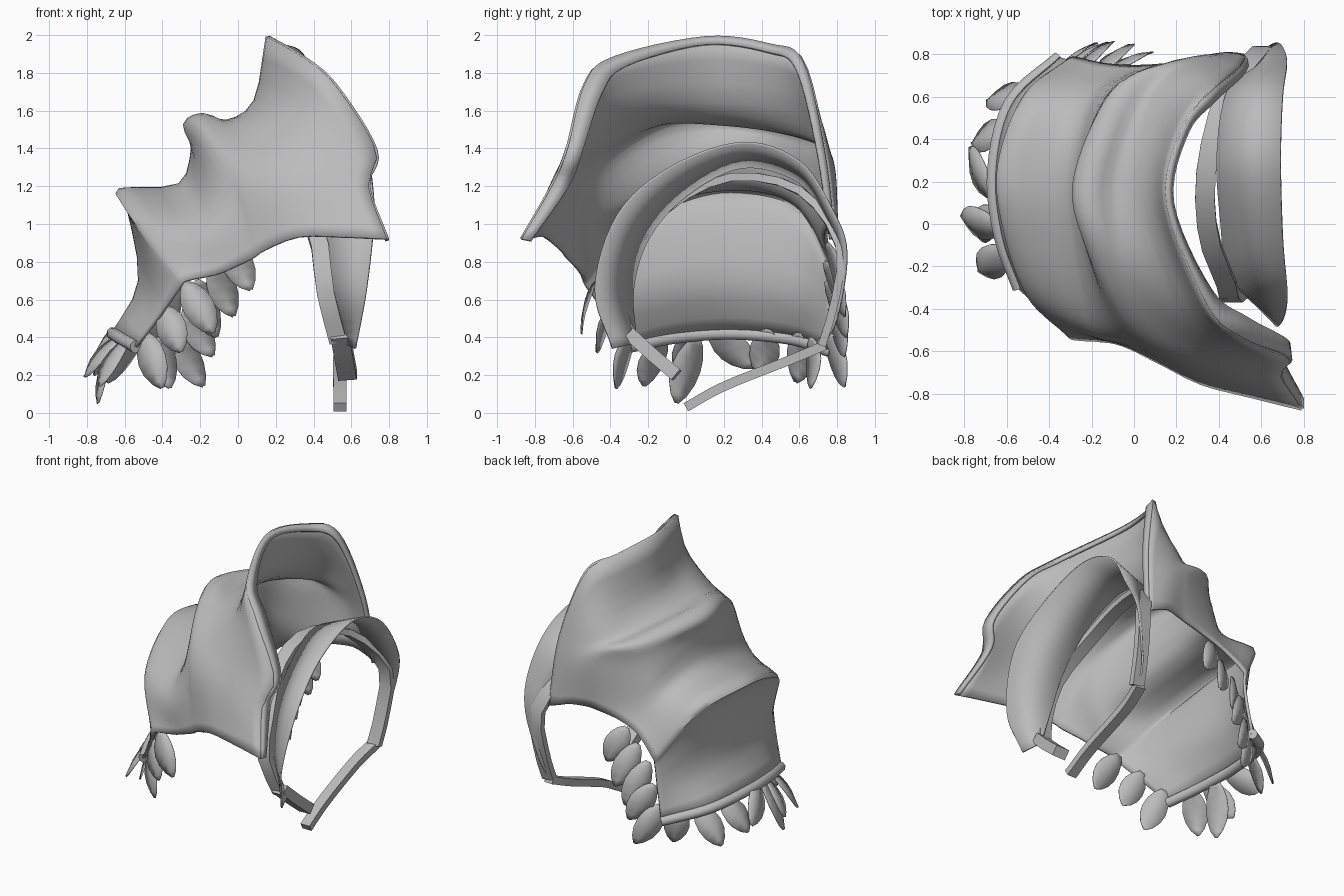
import bpy, math
from mathutils import Vector

if "Cube" in bpy.data.objects:
    bpy.data.objects.remove(bpy.data.objects["Cube"])

steel = bpy.data.materials.new("grey_steel")
steel.diffuse_color = (0.5, 0.5, 0.5, 1)
steel.use_nodes = True
steel.node_tree.nodes["Principled BSDF"].inputs["Base Color"].default_value = steel.diffuse_color


def catmull(pts, steps=6):
    """Smooth curve through the points."""
    p = [Vector(v) for v in pts]
    p = [2 * p[0] - p[1]] + p + [2 * p[-1] - p[-2]]
    out = []
    for i in range(1, len(p) - 2):
        a, b, c, d = p[i - 1:i + 3]
        for k in range(steps):
            t = k / steps
            out.append(0.5 * (2 * b + (c - a) * t + (2 * a - 5 * b + 4 * c - d) * t * t
                              + (3 * b - a - 3 * c + d) * t ** 3))
    return out + [p[-2]]


def resample(pts, n):
    """Evenly spaced points along a polyline."""
    run = [0.0]
    for a, b in zip(pts, pts[1:]):
        run.append(run[-1] + (b - a).length)
    out, j = [], 0
    for i in range(n):
        s = run[-1] * i / (n - 1)
        while j < len(pts) - 2 and run[j + 1] < s:
            j += 1
        out.append(pts[j].lerp(pts[j + 1], (s - run[j]) / (run[j + 1] - run[j])))
    return out


def make(name, verts, faces, thick=0.0, angle=60):
    me = bpy.data.meshes.new(name)
    me.from_pydata(verts, [], faces)
    me.materials.append(steel)
    ob = bpy.data.objects.new(name, me)
    bpy.context.collection.objects.link(ob)
    bpy.ops.object.select_all(action='DESELECT')
    ob.select_set(True)
    bpy.context.view_layer.objects.active = ob
    bpy.ops.object.shade_smooth_by_angle(angle=math.radians(angle))
    if thick:
        m = ob.modifiers.new("thickness", 'SOLIDIFY')
        m.thickness, m.offset = thick, 0
    return ob


def loft(name, rows, thick, n=25, even=True):
    """Skin of faces across several rib curves."""
    rows = [resample(catmull(r), n) if even else catmull(r) for r in rows]
    n = len(rows[0])
    if len(rows) > 2:
        cols = [catmull(c, 3) for c in zip(*rows)]
        rows = list(zip(*cols))
    verts = [v for r in rows for v in r]
    faces = [(i * n + j, i * n + j + 1, (i + 1) * n + j + 1, (i + 1) * n + j)
             for i in range(len(rows) - 1) for j in range(n - 1)]
    return make(name, verts, faces, thick)


def bar(name, path, w, h, sides=4, n=20):
    """Rod swept along a path; w runs along x, h across it."""
    pts = resample(catmull(path), n)
    verts, faces = [], []
    for i, p in enumerate(pts):
        t = (pts[min(i + 1, n - 1)] - pts[max(i - 1, 0)]).normalized()
        a = (Vector((1, 0, 0)) - t * t.x).normalized()
        b = t.cross(a)
        for k in range(sides):
            g = 2 * math.pi * (k + 0.5) / sides
            verts.append(p + a * math.cos(g) * w + b * math.sin(g) * h)
    for i in range(n - 1):
        for k in range(sides):
            m = (k + 1) % sides
            faces.append((i * sides + k, i * sides + m, (i + 1) * sides + m, (i + 1) * sides + k))
    faces += [tuple(range(sides))[::-1], tuple(range((n - 1) * sides, n * sides))]
    return make(name, verts, faces, angle=50)


# Rib curves of the shoulder plates, each from front to back
hem = [(-.54, -.3, .35), (-.63, -.05, .4), (-.66, .25, .42), (-.58, .57, .39), (-.35, .78, .32)]
waist = [(-.41, -.42, .52), (-.48, -.15, .65), (-.52, .25, .7), (-.46, .55, .65), (-.31, .77, .55)]
under_lip = [(-.31, -.52, .66), (-.49, -.3, .9), (-.58, .2, 1.08), (-.48, .58, .98), (-.29, .77, .7)]
lower_lip = [(-.27, -.54, .7), (-.48, -.34, .97), (-.6, 0, 1.14), (-.62, .28, 1.18),
             (-.5, .6, 1.1), (-.28, .78, .76)]
valley = [(-.12, -.55, .73), (-.22, -.45, 1.0), (-.31, .15, 1.2), (-.25, .55, 1.14), (-.14, .75, .88)]
riser = [(-.02, -.58, .77), (-.13, -.46, 1.1), (-.24, .15, 1.4), (-.16, .58, 1.3), (.02, .74, .94)]
middle_lip = [(.08, -.63, .82), (-.05, -.48, 1.25), (-.21, -.13, 1.5), (-.28, .2, 1.52),
              (-.1, .62, 1.45), (.13, .74, 1.32), (.18, .75, .97)]
lip_crown = [(.14, -.66, .86), (.02, -.52, 1.28), (-.13, -.13, 1.54), (-.19, .2, 1.57),
             (-.02, .64, 1.47), (.2, .76, 1.34), (.25, .76, .98)]
collar_root = [(.32, -.75, .93), (.2, -.6, 1.3), (0, -.22, 1.52), (-.07, .2, 1.53),
               (.09, .63, 1.46), (.29, .77, 1.34), (.36, .79, .98)]
collar_mid = [(.55, -.81, .93), (.45, -.66, 1.3), (.26, -.4, 1.6), (.09, .15, 1.65),
              (.2, .63, 1.58), (.38, .76, 1.36), (.45, .8, .95)]
collar_edge = [(.79, -.87, .92), (.69, -.71, 1.2), (.73, -.63, 1.39), (.52, -.54, 1.73), (.35, -.39, 1.88),
               (.16, .1, 1.99), (.23, .45, 1.95), (.36, .62, 1.86), (.49, .73, 1.4), (.53, .79, .92)]
rim_inner = [(.79, -.82, .91), (.69, -.62, 1.2), (.72, -.55, 1.38), (.53, -.44, 1.7), (.36, -.31, 1.84),
             (.18, .1, 1.95), (.25, .43, 1.91), (.38, .58, 1.82), (.5, .69, 1.4), (.54, .76, .92)]

loft("shoulder_plate", [hem, waist, under_lip, lower_lip, valley, riser, middle_lip, lip_crown,
                        collar_root, collar_mid, collar_edge], 0.02, 41)
loft("collar_rim", [collar_edge, rim_inner], 0.02, even=False)
bar("hem_roll", hem, 0.035, 0.035, 8)

# Arm strap: a wide band, a narrow inner strap and the loose tail
band_outer = [(.62, -.39, .34), (.68, -.48, .66), (.72, -.36, 1.05), (.7, -.08, 1.3), (.69, .3, 1.43),
              (.7, .6, 1.33), (.72, .77, 1.08), (.68, .85, .85), (.6, .8, .5), (.57, .71, .34)]
band_inner = [(.57, -.26, .37), (.47, -.28, .65), (.43, -.2, .92), (.41, 0, 1.15), (.39, .3, 1.3),
              (.43, .6, 1.22), (.54, .75, 1.0), (.6, .81, .8), (.57, .76, .5), (.54, .69, .36)]
loft("wide_band", [band_inner, band_outer], 0.012, even=False)
bar("narrow_strap", [(.58, .72, .36), (.6, .79, .6), (.6, .81, .9), (.43, .6, 1.18), (.34, .25, 1.25),
                     (.35, -.05, 1.12), (.43, -.26, .9), (.46, -.35, .65), (.53, -.28, .38)], 0.065, 0.03)
bar("strap_end", [(.54, -.3, .42), (.56, -.18, .31), (.58, -.05, .2)], 0.07, 0.05)
bar("strap_tail", [(.57, .74, .36), (.54, .55, .28), (.54, .2, .14), (.54, 0, .03)], 0.05, 0.035)

# Leaf blades: root and tip of each one along the lower edge
leaves = [((-.05, .74, .9), (.07, .8, .65)), ((-.13, .73, .8), (-.02, .84, .51)),
          ((-.22, .74, .7), (-.11, .85, .4)), ((-.28, .76, .56), (-.13, .84, .3)),
          ((-.33, .74, .42), (-.18, .84, .14)), ((-.42, .66, .4), (-.36, .66, .13)),
          ((-.5, .6, .42), (-.69, .58, .16)), ((-.58, .44, .44), (-.76, .38, .2)),
          ((-.66, .13, .43), (-.77, .36, .24)), ((-.64, .06, .4), (-.74, -.05, .05)),
          ((-.62, -.02, .4), (-.81, .04, .19)), ((-.58, -.12, .4), (-.73, -.22, .14)),
          ((-.49, -.28, .42), (-.4, -.37, .13)), ((-.39, -.38, .56), (-.3, -.47, .32)),
          ((-.28, -.48, .69), (-.13, -.55, .42))]
shape = [(0, .018), (.12, .05), (.3, .075), (.5, .084), (.7, .074), (.88, .046), (1, .01)]
for i, (root, tip) in enumerate(leaves):
    a, b = Vector(root), Vector(tip)
    d = b - a
    out = Vector(((a.x + b.x) / 2 + .1, (a.y + b.y) / 2 - .2, .2))
    if a.y > .7:
        out.x -= .35
    out.normalize()
    side = d.cross(out).normalized()
    verts = []
    for t, w in shape:
        c = a + d * t + out * 0.02 * math.sin(math.pi * t)
        verts += [c - side * w, c + out * 0.008, c + side * w]
    faces = [(3 * r + k, 3 * r + k + 1, 3 * r + k + 4, 3 * r + k + 3)
             for r in range(len(shape) - 1) for k in range(2)]
    make("leaf_%02d" % (i + 1), verts, faces, 0.004)
